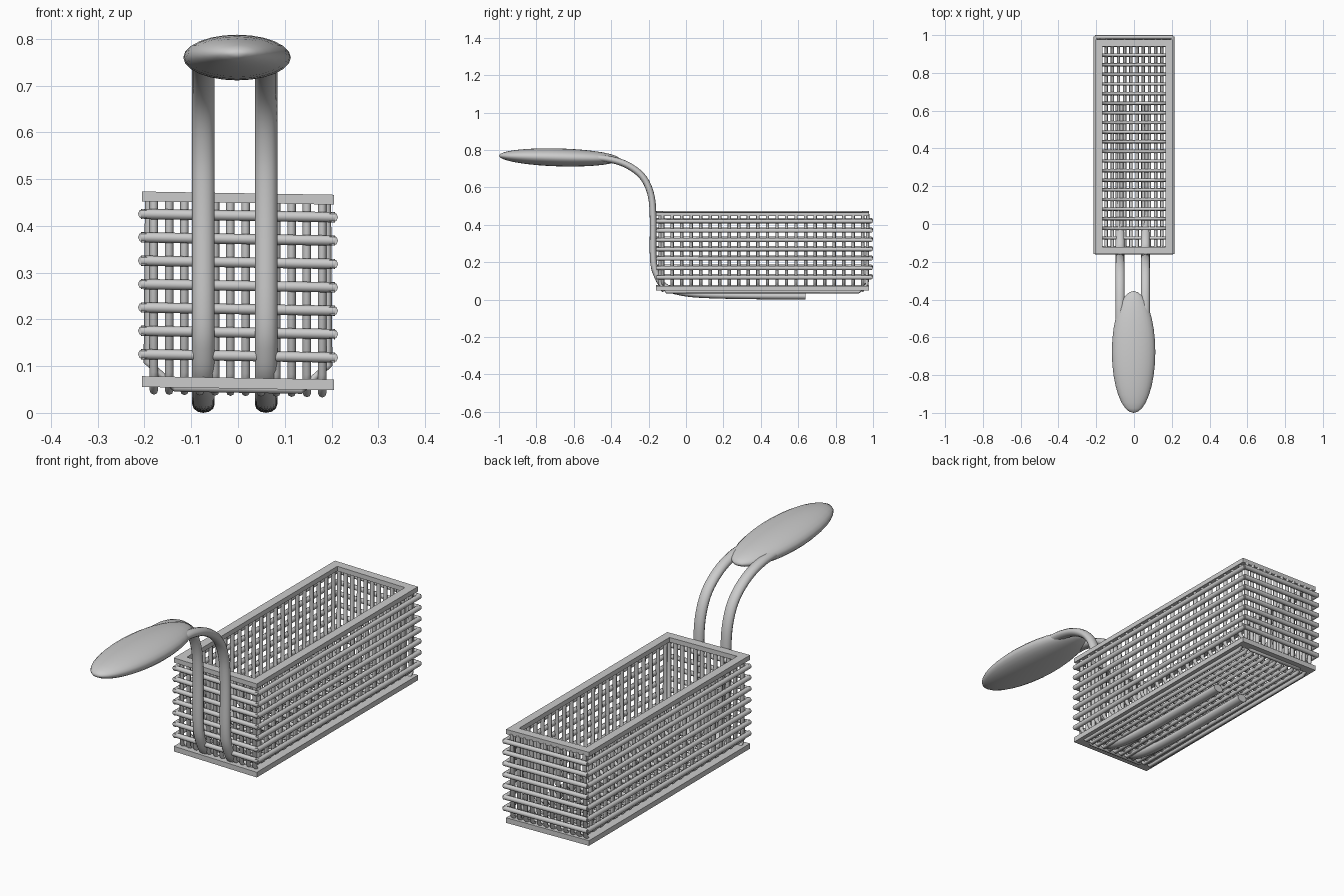
import bpy, bmesh, math
from mathutils import Vector

if "Cube" in bpy.data.objects:
    bpy.data.objects.remove(bpy.data.objects["Cube"])

TILT = 0.017  # the basket leans very slightly to the right


def finish(bm, name, smooth=True):
    bmesh.ops.recalc_face_normals(bm, faces=bm.faces)
    me = bpy.data.meshes.new(name)
    bm.to_mesh(me)
    bm.free()
    ob = bpy.data.objects.new(name, me)
    bpy.context.collection.objects.link(ob)
    if smooth:
        bpy.context.view_layer.objects.active = ob
        ob.select_set(True)
        bpy.ops.object.shade_smooth_by_angle(angle=math.radians(50))
        ob.select_set(False)
    return ob


def tube(bm, pts, side, ra, rb, n=8):
    """Sweep an ellipse along a planar path; side is the normal of the path's plane."""
    pts = [Vector(p) for p in pts]
    side = Vector(side)
    rings = []
    for i, p in enumerate(pts):
        d = (pts[min(i + 1, len(pts) - 1)] - pts[max(i - 1, 0)]).normalized()
        nrm = d.cross(side).normalized()
        rings.append([bm.verts.new(p + side * ra * math.cos(2 * math.pi * k / n)
                                   + nrm * rb * math.sin(2 * math.pi * k / n)) for k in range(n)])
    for a, b in zip(rings, rings[1:]):
        for k in range(n):
            bm.faces.new((a[k], a[(k + 1) % n], b[(k + 1) % n], b[k]))
    bm.faces.new(rings[0])
    bm.faces.new(rings[-1])


def lean(bm):
    for v in bm.verts:
        v.co.z -= TILT * v.co.x


def spread(a, b, n):
    return [a + (b - a) * i / (n - 1) for i in range(n)]


def smooth_path(pts, steps=5):
    """Catmull-Rom through the points."""
    p = [Vector(q) for q in pts]
    p = [2 * p[0] - p[1]] + p + [2 * p[-1] - p[-2]]
    out = []
    for i in range(1, len(p) - 2):
        for s in range(steps):
            t = s / steps
            out.append(0.5 * (2 * p[i] + (p[i + 1] - p[i - 1]) * t
                       + (2 * p[i - 1] - 5 * p[i] + 4 * p[i + 1] - p[i + 2]) * t * t
                       + (3 * p[i] - p[i - 1] - 3 * p[i + 1] + p[i + 2]) * t ** 3))
    return out + [p[-2]]


# Flat rectangular frames at the top and bottom of the basket
def frame(name, z0, z1):
    bm = bmesh.new()
    loops = []
    for inset, z in ((0, z0), (0, z1), (0.038, z1), (0.038, z0)):
        x, y0, y1 = 0.205 - inset, -0.16 + inset, 0.978 - inset
        loops.append([bm.verts.new(c) for c in ((-x, y0, z), (x, y0, z), (x, y1, z), (-x, y1, z))])
    for i in range(4):
        a, b = loops[i], loops[(i + 1) % 4]
        for k in range(4):
            bm.faces.new((a[k], a[(k + 1) % 4], b[(k + 1) % 4], b[k]))
    lean(bm)
    finish(bm, name, smooth=False)


frame("top_rim", 0.449, 0.470)
frame("bottom_frame", 0.052, 0.075)

# Horizontal wires around the four walls
bm = bmesh.new()
for z in spread(0.122, 0.422, 7):
    for x in (-0.203, 0.203):
        tube(bm, [(x, -0.158, z), (x, 0.992, z)], (0, 0, 1), 0.011, 0.011)
    for y in (-0.150, 0.989):
        tube(bm, [(-0.207, y, z), (0.207, y, z)], (0, 0, 1), 0.011, 0.011)
lean(bm)
finish(bm, "horizontal_wall_wires")

# U-shaped wires: down one side wall, across the floor, up the other
bm = bmesh.new()
for y in spread(-0.125, 0.945, 22):
    tube(bm, [(-0.19, y, 0.455), (-0.193, y, 0.105), (-0.135, y, 0.052),
              (0.135, y, 0.052), (0.193, y, 0.105), (0.19, y, 0.455)], (0, 1, 0), 0.009, 0.009)
lean(bm)
finish(bm, "crosswise_wires")

# U-shaped wires: down the front wall, along the floor, up the back wall
bm = bmesh.new()
for x in spread(-0.18, 0.18, 12):
    tube(bm, [(x, -0.138, 0.455), (x, -0.138, 0.085), (x, -0.105, 0.045),
              (x, 0.925, 0.045), (x, 0.968, 0.085), (x, 0.972, 0.455)], (1, 0, 0), 0.009, 0.009)
lean(bm)
finish(bm, "lengthwise_wires")

# Two handle rods running from the grip, down the front and under the floor
for name, x in (("left_handle_rod", -0.074), ("right_handle_rod", 0.06)):
    bm = bmesh.new()
    yz = [(-0.52, 0.758), (-0.42, 0.752), (-0.32, 0.722), (-0.235, 0.66), (-0.19, 0.57), (-0.176, 0.45),
          (-0.175, 0.22), (-0.155, 0.13), (-0.115, 0.07), (-0.03, 0.04),
          (0.1, 0.026), (0.35, 0.02), (0.64, 0.018)]
    tube(bm, smooth_path([(x, y, z) for y, z in yz]), (1, 0, 0), 0.024, 0.018, 12)
    finish(bm, name)

# Flattened egg-shaped grip
bm = bmesh.new()
bmesh.ops.create_uvsphere(bm, u_segments=24, v_segments=16, radius=1)
for v in bm.verts:
    x, y, z = v.co
    v.co = (0.115 * x - 0.002, 0.3225 * z - 0.6775, 0.048 * y + 0.76 - 0.009 * z)
finish(bm, "grip")
